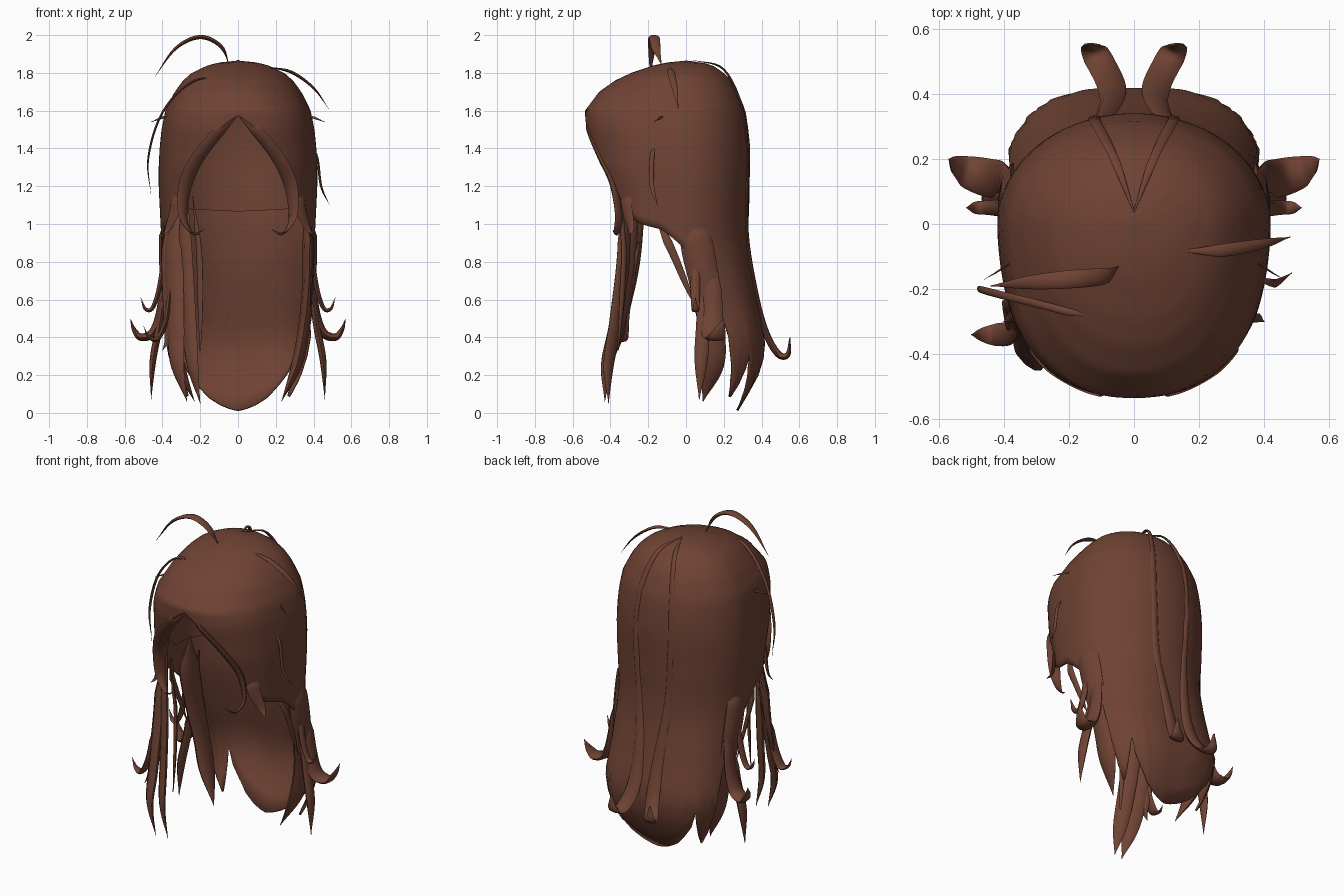
import bpy, bmesh, math
from mathutils import Vector

hair = bpy.data.materials.new("chestnut brown")
hair.diffuse_color = (0.16, 0.056, 0.034, 1)


def lerp(table, v):
    """Piecewise interpolation of (key, value, ...) rows sorted by rising key."""
    if v <= table[0][0]:
        return table[0][1:]
    for a, b in zip(table, table[1:]):
        if v <= b[0]:
            f = (v - a[0]) / (b[0] - a[0])
            return [p + (q - p) * f for p, q in zip(a[1:], b[1:])]
    return table[-1][1:]


def finish(bm, name, angle=50):
    bmesh.ops.recalc_face_normals(bm, faces=bm.faces[:])
    me = bpy.data.meshes.new(name)
    bm.to_mesh(me)
    bm.free()
    me.materials.append(hair)
    ob = bpy.data.objects.new(name, me)
    bpy.context.collection.objects.link(ob)
    bpy.ops.object.select_all(action='DESELECT')
    ob.select_set(True)
    bpy.context.view_layer.objects.active = ob
    bpy.ops.object.shade_smooth_by_angle(angle=math.radians(angle))
    return ob


# height: half width, front depth, back depth
SECTION = [
    (0.0, .28, .30, .27), (.1, .33, .30, .33), (.2, .37, .30, .385), (.3, .395, .30, .415),
    (.4, .41, .30, .42), (.6, .40, .30, .375), (.8, .40, .36, .34), (1.0, .41, .42, .33),
    (1.1, .415, .43, .335), (1.2, .42, .46, .335), (1.3, .42, .495, .34), (1.4, .415, .51, .34),
    (1.5, .405, .53, .33), (1.6, .385, .535, .315), (1.7, .335, .46, .275), (1.76, .29, .375, .24),
    (1.8, .245, .29, .20), (1.84, .16, .17, .14), (1.855, .10, .10, .09), (1.865, 0, 0, 0)]

# angle from the front: hem height
HEM = [(0, 1.57), (15, 1.46), (30, 1.33), (38, 1.22), (45, 1.06), (60, 1.0), (75, .97),
       (90, .86), (97, .76), (108, .8), (112, .5), (116, .3), (122, .16), (129, .07), (134, .15),
       (138, .31), (142, .22), (150, .15), (160, .08), (170, .04), (180, .01)]
SCALP_HEM = [(0, 1.64), (45, 1.4), (80, 1.12), (180, 1.09)]


def shell(name, hem, scale, segs, rings, thick):
    """Crown-to-hem skin wrapped around the head sections."""
    bm = bmesh.new()
    pole = bm.verts.new((0, 0, 1.865 - (1 - scale) * .3))
    cols = []
    for i in range(segs):
        deg = 360 * i / segs
        t = math.radians(deg)
        low = lerp(hem, min(deg, 360 - deg))[0]
        col = []
        for j in range(1, rings + 1):
            z = 1.865 - (1.865 - low) * (j / rings) ** 1.7
            w, f, b = lerp(SECTION, z)
            s, c = math.sin(t), math.cos(t)
            # boxy fringe, round crown and nape, flattened back ends
            if c < 0:
                n = 2 + min(1, max(0, (.9 - z) / .5))
            else:
                n = 2 + min(.5, max(.08, (1.78 - z) * 2)) * min(1, c * 2)
            x = w * math.copysign(abs(s) ** (2 / n), s)
            y = -(f if c > 0 else b) * math.copysign(abs(c) ** (2 / n), c)
            col.append(bm.verts.new((x * scale, y * scale, z - (1 - scale) * .3)))
        cols.append(col)
    for i in range(segs):
        a, b = cols[i], cols[(i + 1) % segs]
        bm.faces.new((pole, a[0], b[0]))
        for j in range(rings - 1):
            bm.faces.new((a[j], a[j + 1], b[j + 1], b[j]))
    ob = finish(bm, name)
    if thick:
        m = ob.modifiers.new("thickness", 'SOLIDIFY')
        m.thickness = thick
        m.offset = -1
    return ob


def lock(name, pts, side, flat=.4, steps=6, sides=8, mirror=False):
    """Tapered strand through (x, y, z, half width), widest along `side`."""
    P = [Vector(p) for p in pts]
    P = [2 * P[0] - P[1]] + P + [2 * P[-1] - P[-2]]
    path = []
    for a, b, c, d in zip(P, P[1:], P[2:], P[3:]):
        for k in range(steps):
            t = k / steps
            path.append(.5 * (2 * b + (c - a) * t + (2 * a - 5 * b + 4 * c - d) * t * t
                              + (3 * b - a - 3 * c + d) * t ** 3))
    path.append(P[-2])
    # roots taper and sink into the hair mass
    for i in range(5):
        f = i / 5
        path[i].x *= .92 + .08 * f
        path[i].y *= .92 + .08 * f
        path[i].w *= .15 + .85 * f
    side = Vector(side).normalized()
    for sx in ((1, -1) if mirror else (1,)):
        bm = bmesh.new()
        rings = []
        for i, p in enumerate(path):
            q = path[min(i + 1, len(path) - 1)] - path[max(i - 1, 0)]
            tan = Vector(q[:3]).normalized()
            s = (side - tan * side.dot(tan)).normalized()
            n = tan.cross(s)
            w = max(p[3], .0015)
            ring = []
            for k in range(sides):
                a = 2 * math.pi * k / sides
                v = Vector(p[:3]) + s * w * math.cos(a) + n * w * flat * math.sin(a)
                ring.append(bm.verts.new((v.x * sx, v.y, v.z)))
            rings.append(ring)
        for a, b in zip(rings, rings[1:]):
            for k in range(sides):
                m = (k + 1) % sides
                bm.faces.new((a[k], a[m], b[m], b[k]))
        bm.faces.new(rings[0])
        bm.faces.new(rings[-1])
        finish(bm, name if not mirror else name + ("_right" if sx > 0 else "_left"))


X, Y = (1, 0, 0), (0, 1, 0)
D = (.75, -.66, 0)

# main hair mass and the scalp lining under it
shell("hair_cap", HEM, 1, 180, 34, .012)
shell("scalp_lining", SCALP_HEM, .92, 64, 18, 0)

# parted fringe with inward curling ends
lock("fringe_edge", [(0, -.525, 1.58, .025), (.11, -.505, 1.48, .035), (.22, -.445, 1.34, .04),
                     (.28, -.38, 1.2, .04), (.29, -.355, 1.04, .03), (.24, -.37, .95, .015),
                     (.18, -.39, .97, 0)], (.6, -.5, .5), .35, mirror=True)
lock("temple_strand", [(.335, -.31, 1.25, .03), (.33, -.315, 1.1, .04), (.37, -.29, .98, .022),
                       (.40, -.3, .94, 0)], (.7, .7, 0), .3, mirror=True)

# side locks, outward flicks and thin strands
lock("side_lock", [(.38, .02, 1.12, .06), (.38, .055, .9, .085), (.375, .1, .68, .08),
                   (.35, .135, .45, .07), (.31, .135, .25, .065), (.23, .09, .06, 0)],
     Y, .45, mirror=True)
lock("side_flick", [(.38, .12, 1.0, .03), (.40, .14, .62, .05), (.44, .14, .44, .06),
                    (.51, .16, .40, .05), (.55, .18, .44, .03), (.57, .2, .5, 0)],
     Y, .4, mirror=True)
lock("small_flick", [(.38, .06, .98, .02), (.41, .05, .7, .025), (.45, .05, .56, .022),
                     (.49, .05, .55, .018), (.515, .05, .61, 0)], Y, .5, mirror=True)
lock("side_tail", [(.38, .09, .8, .03), (.41, .09, .5, .035), (.45, .08, .28, .035),
                   (.46, .07, .07, 0)], Y, .5, mirror=True)
lock("side_strand", [(.385, -.17, 1.05, .03), (.395, -.08, .87, .022), (.39, 0, .68, .015),
                     (.385, .05, .56, 0)], Y, .4, mirror=True)

# long strands down the back ending in upturned flicks
lock("back_strand", [(0, .04, 1.868, .012), (.06, .2, 1.818, .014), (.11, .3, 1.6, .018),
                     (.12, .325, 1.3, .02), (.1, .322, .95, .025), (.07, .372, .62, .035),
                     (.07, .425, .42, .045), (.10, .49, .31, .045), (.13, .54, .31, .035),
                     (.135, .55, .4, .005)], X, .4, mirror=True)

# loose front locks on one side only
lock("front_lock_inner", [(-.30, -.33, 1.25, .04), (-.28, -.33, .85, .05), (-.26, -.37, .5, .05),
                          (-.24, -.41, .25, .04), (-.2, -.41, .05, 0)], D)
lock("front_lock_middle", [(-.34, -.28, 1.22, .05), (-.34, -.30, .8, .065), (-.33, -.37, .45, .06),
                           (-.32, -.42, .25, .045), (-.27, -.43, .06, 0)], D)
lock("front_lock_outer", [(-.37, -.24, 1.18, .05), (-.375, -.27, .8, .04), (-.37, -.32, .55, .035),
                          (-.37, -.35, .4, .025), (-.4, -.36, .33, 0)], D)
lock("front_lock_flick", [(-.36, -.27, .9, .03), (-.37, -.33, .55, .035), (-.42, -.34, .4, .035),
                          (-.47, -.34, .4, .02), (-.5, -.34, .46, 0)], Y)
lock("front_thin_strand", [(-.26, -.37, 1.15, .01), (-.21, -.33, .9, .018), (-.2, -.34, .6, .018),
                           (-.2, -.36, .33, .004)], D, .6)

# stray hairs arching off the crown
lock("crown_arch", [(-.05, -.14, 1.84, .012), (-.09, -.16, 1.94, .025), (-.2, -.17, 1.99, .028),
                    (-.33, -.18, 1.93, .02), (-.44, -.19, 1.78, 0)], Y, .4)
lock("crown_stray_right", [(.14, -.09, 1.835, .01), (.28, -.08, 1.805, .02), (.4, -.06, 1.72, .015),
                           (.48, -.04, 1.61, 0)], Y, .4)
lock("crown_stray_left", [(-.03, -.32, 1.78, .008), (-.24, -.26, 1.755, .012), (-.4, -.22, 1.59, .012),
                          (-.475, -.2, 1.35, .01), (-.46, -.2, 1.15, 0)], Y, .5)
lock("side_stray_right", [(.38, -.17, 1.45, .008), (.42, -.18, 1.35, .012), (.44, -.18, 1.2, .012),
                          (.485, -.15, 1.1, 0)], Y, .5)
lock("temple_stray", [(.36, -.1, 1.58, .006), (.41, -.14, 1.56, .006), (.46, -.17, 1.54, 0)],
     (0, 0, 1), .5, mirror=True)
